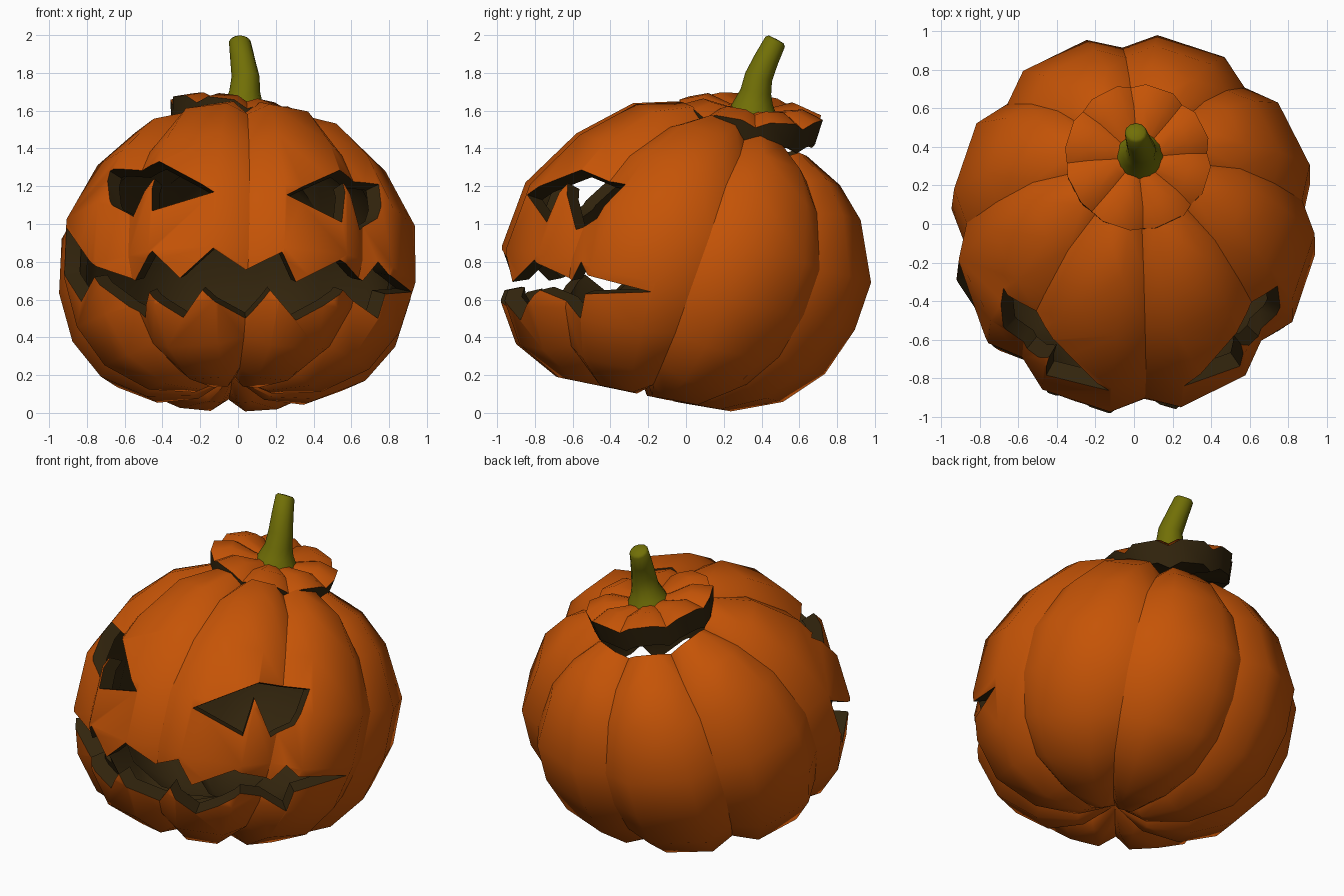
import bpy, bmesh, math
from mathutils import Vector, Matrix
from mathutils.bvhtree import BVHTree

if "Cube" in bpy.data.objects:
    bpy.data.objects.remove(bpy.data.objects["Cube"])


def material(name, rgb):
    m = bpy.data.materials.new(name)
    m.diffuse_color = (*rgb, 1)
    m.use_nodes = True
    m.node_tree.nodes["Principled BSDF"].inputs["Base Color"].default_value = m.diffuse_color
    return m


orange = material("pumpkin orange", (0.56, 0.088, 0.002))
brown = material("inside brown", (0.032, 0.018, 0.004))
green = material("stem green", (0.165, 0.16, 0.002))


def finish(bm, name, mats):
    bmesh.ops.recalc_face_normals(bm, faces=bm.faces)
    me = bpy.data.meshes.new(name)
    bm.to_mesh(me)
    bm.free()
    ob = bpy.data.objects.new(name, me)
    bpy.context.collection.objects.link(ob)
    for m in mats:
        me.materials.append(m)
    return ob


def smooth_lobes(ob, crease=0.25):
    """Smooth faces, but keep the rib creases and cut borders sharp."""
    bm = bmesh.new()
    bm.from_mesh(ob.data)
    for f in bm.faces:
        f.smooth = True
    for e in bm.edges:
        if len(e.link_faces) == 2:
            a, b = e.link_faces
            ang = e.calc_face_angle(0)
            e.smooth = not (a.material_index != b.material_index or ang > 0.9
                            or (a.material_index == 0 and ang > crease and not e.is_convex))
    bm.to_mesh(ob.data)
    bm.free()


def loft(bm, rings, mat_of):
    """Bridge rings of points; a ring of one point closes to a pole."""
    vs = [[bm.verts.new(p) for p in r] for r in rings]
    for k, (a, b) in enumerate(zip(vs, vs[1:])):
        n = max(len(a), len(b))
        for i in range(n):
            j = (i + 1) % n
            if len(a) == 1:
                f = bm.faces.new((a[0], b[i], b[j]))
            elif len(b) == 1:
                f = bm.faces.new((a[i], b[0], a[j]))
            else:
                f = bm.faces.new((a[i], b[i], b[j], a[j]))
            f.material_index = mat_of(k)


# 8 lobes, each with one crease and two outer points: (angle, is_crease)
SPOKES = [(math.radians(4 + 45 * k + d), d == 0)
          for k in range(8) for d in (0, 11.25, 33.75)]
C = Vector((0, 0.05, 0.85))

# Body rings, top to bottom: front (y, z) and back (y, z) of each leaning ring
BODY = [(-.03, 1.65, .64, 1.36), (-.28, 1.64, .815, 1.206), (-.58, 1.48, .925, 1.02),
        (-.85, 1.22, .98, .69), (-.975, .883, .894, .44), (-.985, .60, .735, .206),
        (-.90, .365, .513, .058), (-.685, .19, .238, .008), (-.44, .14, -.026, .053)]
outer = []
for k, (fy, fz, by, bz) in enumerate(BODY):
    cx = 0.02 - 0.006 * k
    mid = Vector((cx, (fy + by) / 2, (fz + bz) / 2))
    half = Vector((0, (by - fy) / 2, (bz - fz) / 2))
    ring = []
    for a, crease in SPOKES:
        p = mid + Vector((half.length * 0.99 * math.cos(a), 0, 0)) + half * (math.sin(a) * 1.008)
        ring.append(C + (p - C) * (0.925 if crease else 1))
    outer.append(ring)
outer.append([Vector((-0.03, -0.21, 0.19))])
inner = [[C + (p - C) * 0.91 for p in r] for r in outer]
bm = bmesh.new()
n_in = len(inner)
loft(bm, inner[::-1] + outer, lambda k: 1 if k < n_in else 0)
bmesh.ops.triangulate(bm, faces=bm.faces)
bmesh.ops.recalc_face_normals(bm, faces=bm.faces)
tree = BVHTree.FromBMesh(bm)
body = finish(bm, "pumpkin_body", [orange, brown])


def on_skin(x, z):
    """Find the skin point that lies at (x, z) in the front view."""
    for s in range(30):
        hit = tree.ray_cast(Vector((x * (1 - 0.006 * s), -3, z)), Vector((0, 1, 0)))[0]
        if hit and hit.y < -0.1:
            return hit
    return Vector((x, -0.15, z))


def carve(points, caps):
    """Cut a hole with a wedge running from the middle out through the skin."""
    bm = bmesh.new()
    skin = [on_skin(*p) for p in points]
    lo = [bm.verts.new(C + (p - C) * 0.6) for p in skin]
    hi = [bm.verts.new(C + (p - C) * 1.35) for p in skin]
    n = len(points)
    for i in range(n):
        j = (i + 1) % n
        bm.faces.new((lo[i], lo[j], hi[j], hi[i]))
    for cap in caps:
        bm.faces.new([hi[i] for i in cap])
        bm.faces.new([lo[i] for i in reversed(cap)])
    bmesh.ops.triangulate(bm, faces=bm.faces)
    for f in bm.faces:
        f.material_index = 1
    cutter = finish(bm, "cutter", [orange, brown])
    cutter.hide_render = True
    mod = body.modifiers.new("carve", 'BOOLEAN')
    mod.operation = 'DIFFERENCE'
    mod.solver = 'EXACT'
    mod.object = cutter
    bpy.context.view_layer.objects.active = body
    bpy.ops.object.modifier_apply(modifier=mod.name)
    bpy.data.objects.remove(cutter)


# Eyes
LEFT_EYE = [(-.677, 1.28), (-.413, 1.33), (-.127, 1.17), (-.455, 1.07),
            (-.44, 1.24), (-.555, 1.04), (-.667, 1.10)]
RIGHT_EYE = [(.745, 1.21), (.54, 1.285), (.26, 1.155), (.55, 1.01),
             (.555, 1.217), (.645, .97), (.738, 1.03)]
for eye in (LEFT_EYE, RIGHT_EYE):
    carve(eye, [list(range(7))])

# Jagged mouth: upper and lower edge from left to right, meeting at the right corner
UP = [(-.93, .98), (-.79, .81), (-.545, .70), (-.455, .857), (-.307, .714), (-.132, .873),
      (.042, .757), (.233, .852), (.307, .693), (.54, .81), (.66, .70), (.74, .80), (.80, .73)]
LOW = [(-.93, .74), (-.83, .59), (-.76, .72), (-.49, .505), (-.47, .64), (-.29, .505),
       (-.19, .65), (.04, .50), (.17, .65), (.307, .49), (.555, .65), (.74, .50), (.78, .63)]
n = len(UP)
mouth = UP + [(.925, .64)] + LOW[::-1]
low = lambda i: 2 * n - i
caps = [(n - 1, n, low(n - 1))]
for i in range(n - 1):
    caps += [(i, i + 1, low(i)), (i + 1, low(i + 1), low(i))]
carve(mouth, caps)
smooth_lobes(body)

# Lid, propped up on the front of the opening
LID = [(0, .02), (.13, .015), (.27, .045), (.385, .005), (.36, -.13), (0, -.09)]
place = (Matrix.Translation((.02, .345, 1.60)) @ Matrix.Rotation(math.radians(9), 4, 'Y')
         @ Matrix.Rotation(math.radians(-7), 4, 'X'))
rings = []
for r, z in LID:
    if r == 0:
        rings.append([place @ Vector((0, 0, z))])
        continue
    rings.append([place @ Vector((r * s * math.cos(a), r * s * math.sin(a), z - d))
                  for a, c in SPOKES for s, d in [(0.96, 0.035 * r / .385) if c else (1, 0)]])
bm = bmesh.new()
loft(bm, rings, lambda k: 0 if k < 3 else 1)
smooth_lobes(finish(bm, "lid", [orange, brown]))

# Bent stem: centre, radius, lean
STEM = [(.02, .345, 1.575, .135, 0), (.025, .355, 1.64, .105, 5), (.035, .37, 1.70, .082, 10),
        (.04, .385, 1.78, .074, 18), (.025, .425, 1.87, .066, 26), (.01, .472, 1.965, .058, 28),
        (.01, .478, 1.977, .045, 28)]
rings = []
for x, y, z, r, lean in STEM:
    m = Matrix.Translation((x, y, z)) @ Matrix.Rotation(math.radians(-lean), 4, 'X')
    rings.append([m @ Vector((r * math.cos(t * math.tau / 12), r * math.sin(t * math.tau / 12), 0))
                  for t in range(12)])
rings = [[Vector(STEM[0][:3])]] + rings + [[Vector((.01, .479, 1.979))]]
bm = bmesh.new()
loft(bm, rings, lambda k: 0)
smooth_lobes(finish(bm, "stem", [green]), 3)
